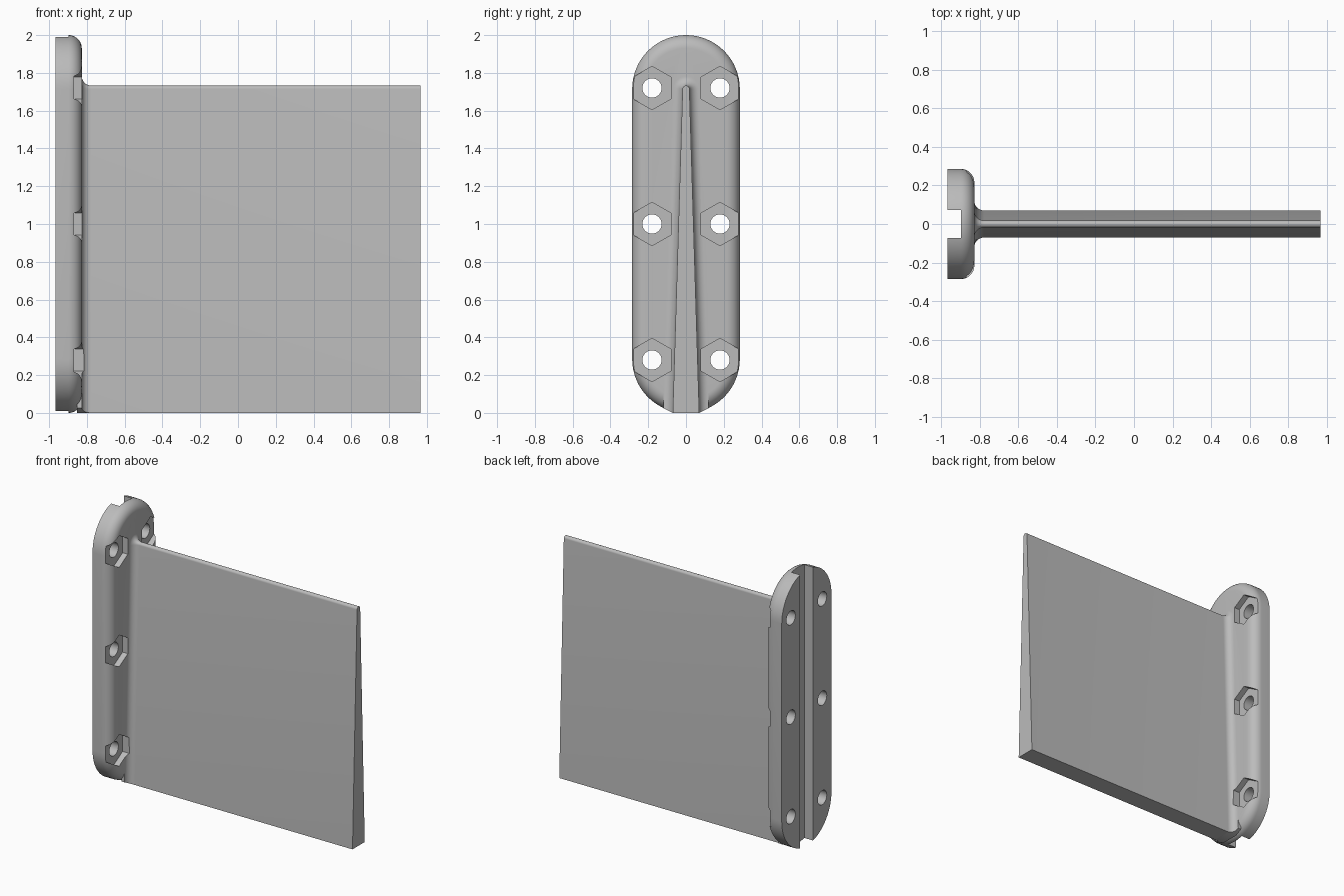
import bpy, bmesh, math
from math import sin, cos, pi

if "Cube" in bpy.data.objects:
    bpy.data.objects.remove(bpy.data.objects["Cube"])

X0, X1 = -0.967, 0.967         # back of plate, tip of blade
XP = X0 + 0.14                 # front of plate
R, ROUND, FIL = 0.285, 0.07, 0.05

metal = bpy.data.materials.new("light_grey")
metal.diffuse_color = (0.5, 0.5, 0.5, 1)
metal.use_nodes = True
metal.node_tree.nodes["Principled BSDF"].inputs["Base Color"].default_value = metal.diffuse_color


def loft(name, rings):
    """Skin (x, [(y, z), ...]) cross-sections and cap both ends."""
    bm = bmesh.new()
    loops = [[bm.verts.new((x, y, z)) for y, z in pts] for x, pts in rings]
    n = len(loops[0])
    for a, b in zip(loops, loops[1:]):
        for i in range(n):
            j = (i + 1) % n
            bm.faces.new((a[i], a[j], b[j], b[i]))
    bm.faces.new(loops[0][::-1])
    bm.faces.new(loops[-1])
    bmesh.ops.remove_doubles(bm, verts=bm.verts, dist=1e-5)
    bmesh.ops.recalc_face_normals(bm, faces=bm.faces)
    me = bpy.data.meshes.new(name)
    bm.to_mesh(me)
    bm.free()
    me.materials.append(metal)
    ob = bpy.data.objects.new(name, me)
    bpy.context.collection.objects.link(ob)
    return ob


def stadium(r, n=32):
    top = [(r * cos(pi * i / n), 2 - R + r * sin(pi * i / n)) for i in range(n + 1)]
    return top + [(-y, 2 - z) for y, z in top]


def polygon(y, z, r, n, start=0.0):
    return [(y + r * cos(start + 2 * pi * i / n), z + r * sin(start + 2 * pi * i / n))
            for i in range(n)]


def wedge(off):
    """Tapered blade section with rounded top, grown outwards by off."""
    r, n = 0.018 + off, 12
    arc = [(r * cos(pi * i / n), 1.715 + r * sin(pi * i / n)) for i in range(n + 1)]
    w = 0.07
    return arc + [(-w - off, off * 0.5), (-w, 0), (w, 0), (w + off, off * 0.5)]


# Mounting plate with rounded front edge
steps = [pi / 2 * i / 10 for i in range(11)]
plate = loft("mounting_plate", [(X0, stadium(R))] + [
    (XP - ROUND + ROUND * sin(a), stadium(R - ROUND * (1 - cos(a)))) for a in steps])

# Tapered blade, flared into the plate by a fillet
blade = loft("blade", [(XP - 0.025, wedge(FIL))] + [
    (XP + FIL * (1 - cos(a)), wedge(FIL * (1 - sin(a)))) for a in steps] + [(X1, wedge(0))])

# Cutters: back groove, bolt holes, hex nut pockets
cutters = [loft("groove_cutter", [(x, [(-0.073, -0.1), (0.073, -0.1), (0.073, 2.1), (-0.073, 2.1)])
                                  for x in (X0 - 0.1, X0 + 0.07)])]
for y in (-0.18, 0.18):
    for z in (0.28, 1.0, 1.72):
        cutters.append(loft("hole_cutter", [(x, polygon(y, z, 0.051, 32)) for x in (X0 - 0.1, XP + 0.1)]))
        cutters.append(loft("pocket_cutter", [(x, polygon(y, z, 0.115, 6, pi / 2))
                                              for x in (XP - 0.042, XP + 0.1)]))

bpy.context.view_layer.objects.active = plate
plate.select_set(True)
for other in [blade] + cutters:
    mod = plate.modifiers.new("cut", 'BOOLEAN')
    mod.operation = 'UNION' if other is blade else 'DIFFERENCE'
    mod.solver = 'EXACT'
    mod.object = other
    bpy.ops.object.modifier_apply(modifier=mod.name)
    bpy.data.objects.remove(other)

plate.name = "plate_with_blade"
bpy.ops.object.shade_smooth_by_angle(angle=math.radians(30))
